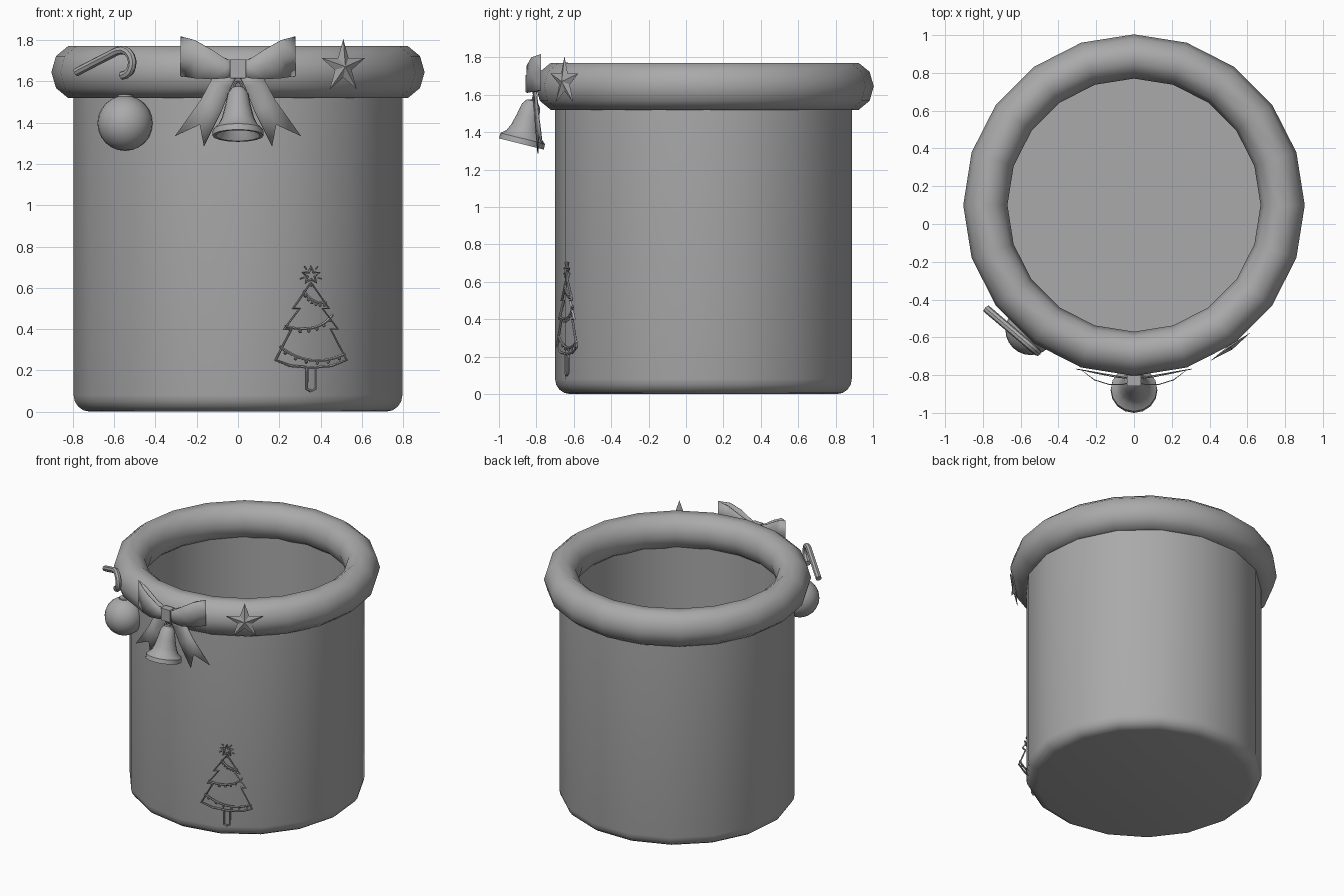
import bpy, bmesh, math
from mathutils import Vector, Matrix

if "Cube" in bpy.data.objects:
    bpy.data.objects.remove(bpy.data.objects["Cube"])

CY = 0.1  # pot axis offset in y

grey = bpy.data.materials.new("plain grey")
grey.use_nodes = True
COLOUR = (0.4, 0.4, 0.4, 1)
grey.diffuse_color = COLOUR
grey.node_tree.nodes["Principled BSDF"].inputs["Base Color"].default_value = COLOUR


def finish(ob, angle=40):
    bpy.ops.object.select_all(action='DESELECT')
    ob.select_set(True)
    bpy.context.view_layer.objects.active = ob
    if ob.type == 'CURVE':
        bpy.ops.object.convert(target='MESH')
        ob = bpy.context.object
    ob.data.materials.clear()
    ob.data.materials.append(grey)
    if angle:
        bpy.ops.object.shade_smooth_by_angle(angle=math.radians(angle))
    return ob


def add_mesh(name, verts, faces, angle=40):
    me = bpy.data.meshes.new(name)
    me.from_pydata([tuple(v) for v in verts], [], faces)
    ob = bpy.data.objects.new(name, me)
    bpy.context.collection.objects.link(ob)
    bm = bmesh.new()
    bm.from_mesh(me)
    bmesh.ops.remove_doubles(bm, verts=bm.verts, dist=1e-5)
    bmesh.ops.recalc_face_normals(bm, faces=bm.faces)
    bm.to_mesh(me)
    bm.free()
    return finish(ob, angle)


def lathe(name, profile, segs, matrix, closed=False, angle=40):
    """Revolve (radius, z) points around z, starting at the front."""
    n = len(profile)
    verts = [matrix @ Vector((r * math.sin(a), -r * math.cos(a), z))
             for a in (math.tau * i / segs for i in range(segs)) for r, z in profile]
    faces = []
    for i in range(segs):
        j = (i + 1) % segs
        for k in range(n if closed else n - 1):
            m = (k + 1) % n
            ring = [i * n + k, j * n + k, j * n + m, i * n + m]
            if profile[k][0] == 0:
                ring.pop(1)
            elif profile[m][0] == 0:
                ring.pop(2)
            faces.append(ring)
    return add_mesh(name, verts, faces, angle)


def tube(name, paths, radius, cyclic=(), resolution=1):
    cu = bpy.data.curves.new(name, 'CURVE')
    cu.dimensions = '3D'
    cu.bevel_depth = radius
    cu.bevel_resolution = resolution
    cu.use_fill_caps = True
    for i, pts in enumerate(paths):
        sp = cu.splines.new('POLY')
        sp.points.add(len(pts) - 1)
        for p, co in zip(sp.points, pts):
            p.co = (*co, 1)
        sp.use_cyclic_u = i in cyclic
    ob = bpy.data.objects.new(name, cu)
    bpy.context.collection.objects.link(ob)
    return finish(ob)


def strip(name, rows, thickness=0.005):
    """Cloth sheet through rows of points."""
    n = len(rows[0])
    faces = [(i * n + k, i * n + k + 1, (i + 1) * n + k + 1, (i + 1) * n + k)
             for i in range(len(rows) - 1) for k in range(n - 1)]
    ob = add_mesh(name, [p for row in rows for p in row], faces)
    mod = ob.modifiers.new("thickness", 'SOLIDIFY')
    mod.thickness = thickness
    mod.offset = 0
    return ob


# Pot with rounded foot, hollow inside
axis = Matrix.Translation((0, CY, 0))
foot = [(0.72 + 0.08 * math.sin(a), 0.08 - 0.08 * math.cos(a))
        for a in (math.pi / 2 * i / 4 for i in range(5))]
lathe("pot_body", [(0, 0)] + foot + [(0.8, 1.6), (0.725, 1.6), (0.725, 0.08), (0, 0.08)], 17, axis)

# Thick rolled rim
rim = [(0.787 + 0.117 * math.cos(a), 1.645 + 0.132 * math.sin(a))
       for a in (math.tau * i / 10 for i in range(10))]
lathe("rim_ring", rim, 20, axis, closed=True, angle=60)

# Hanging ball and its cap
ball = [(0.134 * math.sin(math.pi * i / 12), -0.134 * math.cos(math.pi * i / 12)) for i in range(13)]
ball[0], ball[-1] = (0, -0.134), (0, 0.134)
at_ball = Matrix.Translation((-0.547, -0.56, 1.397))
lathe("hanging_ball", ball, 24, at_ball)
lathe("ball_cap", [(0.035, 0.11), (0.035, 0.139), (0, 0.139)], 12, at_ball)

# Hooked candy stick, lying in a slanted plane
cane = [(-0.782, 1.645), (-0.68, 1.698), (-0.59, 1.744)]
hook = Vector((-0.562, 1.69))
for i in range(9):
    a = math.radians(105 - 195 * i / 8)
    cane.append((hook.x + 0.05 * math.cos(a), hook.y + 0.062 * math.sin(a)))
tube("candy_stick", [[(x, -0.45 - 0.85 * (x + 0.78), z) for x, z in cane]], 0.021, resolution=2)

# Raised star on the rim
a = math.radians(35)
side, out = Vector((math.cos(a), math.sin(a), 0)), Vector((math.sin(a), -math.cos(a), 0))
centre = Vector((0.51, -0.65, 1.671))
star = [centre + out * 0.018, centre - out * 0.01]
for i in range(10):
    r, t = (0.052 if i % 2 else 0.135), math.tau * i / 10
    star.append(centre + side * r * math.sin(t) + Vector((0, 0, r * math.cos(t))))
add_mesh("rim_star", star,
         [(c, 2 + i, 2 + (i + 1) % 10) for c in (0, 1) for i in range(10)], angle=0)

# Bow: mirrored loops and tails, with a knot
loop = [(0.01, -0.835, 1.695, 1.625), (0.06, -0.85, 1.71, 1.615), (0.13, -0.85, 1.755, 1.61),
        (0.21, -0.825, 1.8, 1.615), (0.276, -0.775, 1.817, 1.625), (0.2, -0.79, 1.79, 1.62),
        (0.1, -0.81, 1.73, 1.615), (0.01, -0.82, 1.69, 1.63)]
tail = [[(0.05, 1.66), (0.025, 1.65), (0, 1.64)],
        [(0.125, 1.615), (0.08, 1.59), (0.035, 1.57)],
        [(0.18, 1.51), (0.13, 1.48), (0.08, 1.455)],
        [(0.305, 1.335), (0.185, 1.39), (0.165, 1.285)]]
for sx, word in ((1, "left"), (-1, "right")):
    strip(f"bow_loop_{word}", [[(sx * x, y, top + (low - top) * k / 2) for k in range(3)]
                               for x, y, top, low in loop])
    strip(f"bow_tail_{word}", [[(sx * x, -0.82 + 0.17 * x, z) for x, z in row] for row in tail])
bpy.ops.mesh.primitive_cube_add(size=1, location=(0, -0.83, 1.66))
knot = bpy.context.object
knot.name = "bow_knot"
knot.scale = (0.076, 0.055, 0.09)
bev = knot.modifiers.new("soft edges", 'BEVEL')
bev.width = 0.012
bev.segments = 2
finish(knot)

# Bell tilted outwards, open below
bell = [(0, 0.245), (0.03, 0.238), (0.05, 0.21), (0.062, 0.15), (0.078, 0.09), (0.094, 0.055),
        (0.122, 0.03), (0.124, 0), (0.108, 0), (0.08, 0.05), (0.055, 0.15), (0, 0.22)]
tilt = Matrix.Translation((0, -0.88, 1.337)) @ Matrix.Rotation(math.radians(-14), 4, 'X')
lathe("bell", bell, 16, tilt)
ring = [tilt @ Vector((0.018 * math.cos(t), 0, 0.25 + 0.018 * math.sin(t)))
        for t in (math.tau * i / 10 for i in range(10))]
tube("bell_ring", [ring], 0.005, cyclic=(0,))


# Wire tree on the pot, in a flat slanted plane
def on_plane(x, z):
    return (0.354 + x, -0.637 + 0.31 * x, z)


half = [(0.087, 0.5), (0.055, 0.5), (0.13, 0.4), (0.095, 0.4), (0.172, 0.25), (0.1, 0.222)]
outline = [(0, 0.625)] + half + [(0, 0.213)] + [(-x, z) for x, z in reversed(half)]
trunk = [(-0.02, 0.21), (-0.02, 0.11), (0, 0.1), (0.02, 0.11), (0.02, 0.21)]
tip = [((0.018 if i % 2 else 0.042) * math.sin(math.tau * i / 10),
        0.66 + (0.018 if i % 2 else 0.042) * math.cos(math.tau * i / 10)) for i in range(10)]
rays = [[(r * math.sin(t), 0.66 + r * math.cos(t)) for r in (0.035, 0.055)]
        for t in (math.tau * (i + 0.5) / 5 for i in range(5))]


def sag(p, q, r, steps=12):
    p, q, r = Vector(p), Vector(q), Vector(r)
    return [tuple(p * (1 - t) ** 2 + q * 2 * t * (1 - t) + r * t * t)
            for t in (i / steps for i in range(steps + 1))]


garlands = [sag((-0.035, 0.585), (0.01, 0.515), (0.075, 0.53)),
            sag((-0.125, 0.415), (0.03, 0.37), (0.105, 0.47)),
            sag((-0.15, 0.315), (0, 0.2), (0.165, 0.28))]
lines = [outline, tip, trunk] + garlands
tube("wire_tree", [[on_plane(*p) for p in path] for path in lines], 0.007, cyclic=(0, 1))
tube("tree_star_rays", [[on_plane(*p) for p in path] for path in rays], 0.004)

# Beads under the garlands
bm = bmesh.new()
for path in garlands:
    for x, z in path[1:-1:2]:
        bmesh.ops.create_icosphere(bm, subdivisions=1, radius=0.009,
                                   matrix=Matrix.Translation(on_plane(x, z - 0.012)))
me = bpy.data.meshes.new("garland_beads")
bm.to_mesh(me)
bm.free()
beads = bpy.data.objects.new("garland_beads", me)
bpy.context.collection.objects.link(beads)
finish(beads)
